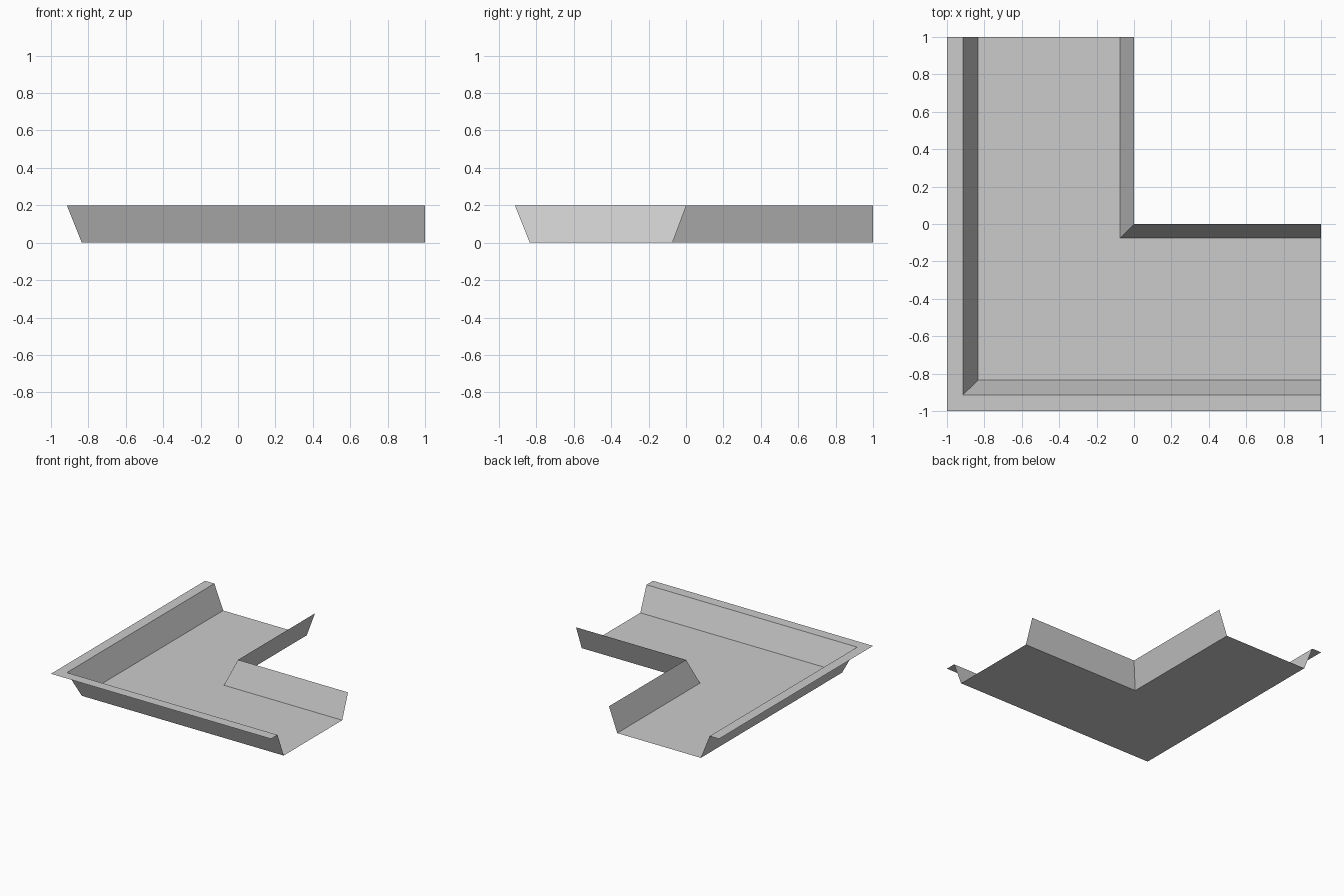
import bpy
import bmesh

if "Cube" in bpy.data.objects:
    bpy.data.objects.remove(bpy.data.objects["Cube"])

# Cross-section of the corner tray: (offset from the corner axes, height), outside to inside
PROFILE = [(-1.0, 0.2), (-0.915, 0.2), (-0.835, 0.0), (-0.075, 0.0), (0.0, 0.2)]
PARTS = ["outer_rim", "outer_wall", "floor", "inner_wall"]
END = 1.0


def mitred_path(bm, offset, z):
    """One profile point swept around the L: leg end, mitred corner, leg end."""
    return [bm.verts.new(p) for p in
            ((offset, END, z), (offset, offset, z), (END, offset, z))]


def l_strip(name, outer, inner):
    """Thin L-shaped sheet between two profile points, facing up."""
    bm = bmesh.new()
    a = mitred_path(bm, *outer)
    b = mitred_path(bm, *inner)
    if outer[1] == inner[1]:
        bm.faces.new(a + b[::-1])          # level sheet is one L-shaped face
    else:
        for i in range(2):                 # sloped wall has one face per leg
            bm.faces.new((a[i], a[i + 1], b[i + 1], b[i]))
    mesh = bpy.data.meshes.new(name)
    bm.to_mesh(mesh)
    bm.free()
    obj = bpy.data.objects.new(name, mesh)
    bpy.context.collection.objects.link(obj)
    return obj


# Rim, outer wall, floor and inner wall
for name, outer, inner in zip(PARTS, PROFILE, PROFILE[1:]):
    l_strip(name, outer, inner)
